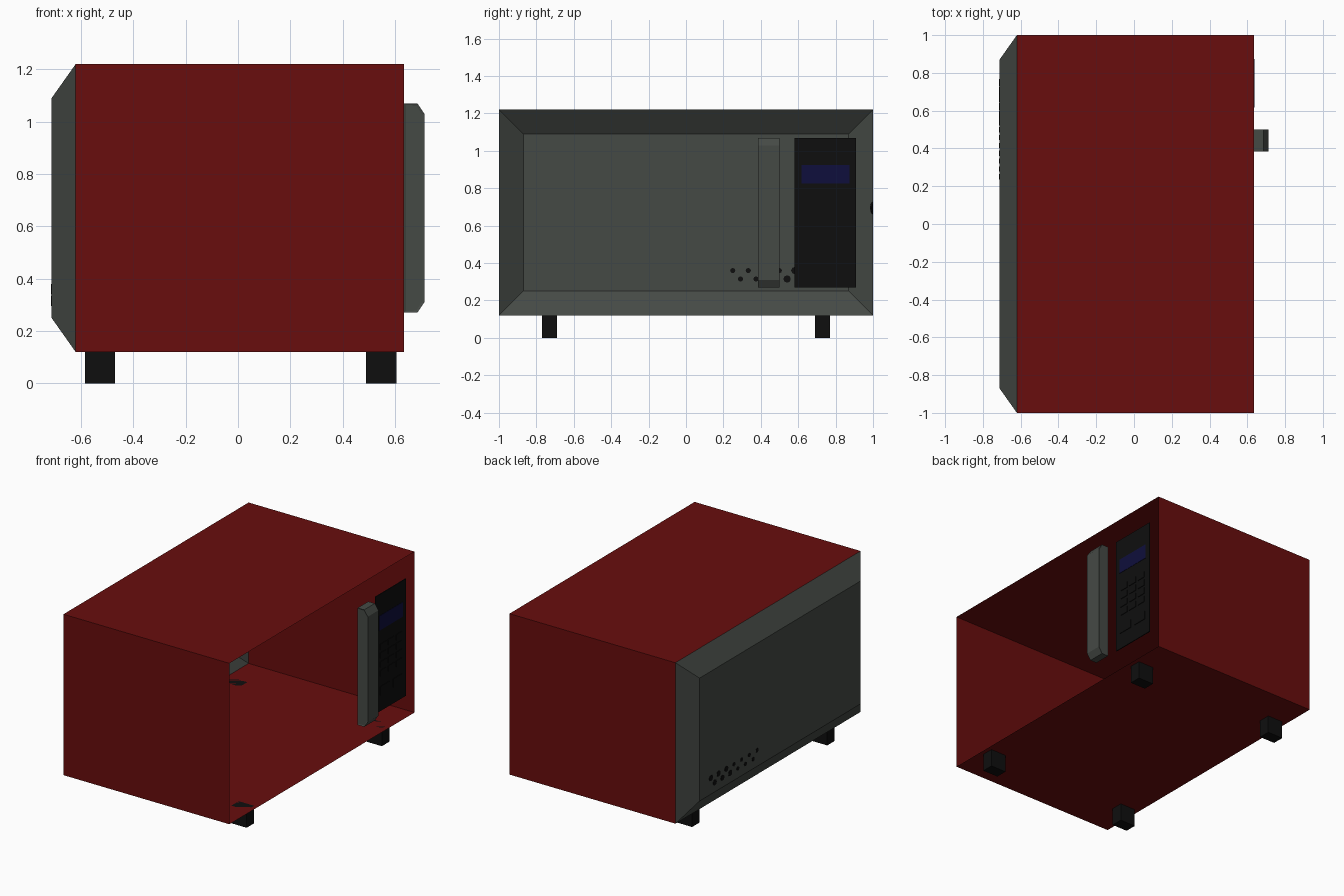
import bpy, bmesh, math
from mathutils import Matrix

if "Cube" in bpy.data.objects:
    bpy.data.objects.remove(bpy.data.objects["Cube"], do_unlink=True)


def material(name, rgb):
    m = bpy.data.materials.new(name)
    m.use_nodes = True
    m.diffuse_color = (*rgb, 1)
    m.node_tree.nodes["Principled BSDF"].inputs["Base Color"].default_value = (*rgb, 1)
    return m


RED = material("dark red enamel", (0.14, 0.004, 0.004))
GREY = material("warm grey", (0.06, 0.068, 0.06))
BLACK = material("black plastic", (0.0045, 0.0045, 0.0045))
BLUE = material("display blue", (0.0045, 0.0045, 0.045))


def finish(name, bm, mat):
    mesh = bpy.data.meshes.new(name)
    bm.to_mesh(mesh)
    bm.free()
    mesh.materials.append(mat)
    ob = bpy.data.objects.new(name, mesh)
    bpy.context.collection.objects.link(ob)
    return ob


def add_box(bm, x, y, z):
    """Box from (low, high) pairs."""
    size = [b - a for a, b in (x, y, z)]
    mid = [(a + b) / 2 for a, b in (x, y, z)]
    mat = Matrix.Translation(mid) @ Matrix.Diagonal((*size, 1))
    return bmesh.ops.create_cube(bm, size=1, matrix=mat)


def box(name, mat, x, y, z):
    bm = bmesh.new()
    add_box(bm, x, y, z)
    return finish(name, bm, mat)


def ring(bm, x, y, z0, z1):
    corners = ((-y, z0), (y, z0), (y, z1), (-y, z1))
    return [bm.verts.new((x, a, b)) for a, b in corners]


def bridge(bm, a, b):
    for i in range(len(a)):
        j = (i + 1) % len(a)
        bm.faces.new((a[i], a[j], b[j], b[i]))


FACE, REAR, BACK = 0.635, -0.62, -0.712

# Thin sleeve, open at the door side
bm = bmesh.new()
bridge(bm, ring(bm, FACE, 1, 0.12, 1.22), ring(bm, REAR, 1, 0.12, 1.22))
bmesh.ops.recalc_face_normals(bm, faces=bm.faces)
finish("outer_shell", bm, RED)

# Tapered back cover
bm = bmesh.new()
rim, cap = ring(bm, REAR, 1, 0.12, 1.22), ring(bm, BACK, 0.87, 0.25, 1.09)
bridge(bm, rim, cap)
bm.faces.new(cap)
bmesh.ops.recalc_face_normals(bm, faces=bm.faces)
finish("back_cover", bm, GREY)

# Four feet
for xn, x in (("back", -0.527), ("front", 0.547)):
    for yn, y in (("right", -0.73), ("left", 0.73)):
        box(f"{xn}_{yn}_foot", BLACK, (x - 0.058, x + 0.058),
            (y - 0.04, y + 0.04), (0, 0.12))

# Handle: chamfered profile with lightly recessed sides
bm = bmesh.new()
profile = ((FACE, 0.27), (0.685, 0.27), (0.712, 0.31),
           (0.712, 1.03), (0.685, 1.07), (FACE, 1.07))
sides = [[bm.verts.new((x, y, z)) for x, z in profile] for y in (0.385, 0.5)]
bridge(bm, *sides)
ends = [bm.faces.new(s) for s in sides]
bmesh.ops.recalc_face_normals(bm, faces=bm.faces)
bmesh.ops.inset_individual(bm, faces=ends, thickness=0.009, depth=-0.003)
finish("door_handle", bm, GREY)

# Control panel with display and keys
box("control_panel", BLACK, (FACE - 0.006, FACE), (0.58, 0.91), (0.27, 1.07))
box("display", BLUE, (FACE, FACE + 0.002), (0.617, 0.873), (0.825, 0.925))
bm = bmesh.new()
for row in range(4):
    for col in range(3):
        y, z = 0.66 + 0.085 * col, 0.53 + 0.06 * row
        add_box(bm, (FACE, FACE + 0.004), (y - 0.032, y + 0.032), (z - 0.02, z + 0.02))
for y in (0.675, 0.815):
    add_box(bm, (FACE, FACE + 0.004), (y - 0.05, y + 0.05), (0.38, 0.44))
finish("keypad", bm, BLACK)

# Two staggered rows of round vents in the back cover
bm = bmesh.new()
for i in range(13):
    y = 0.25 + 0.0415 * i
    z = 0.315 if i % 2 else 0.36
    r = 0.014 if y < 0.5 else 0.02
    bmesh.ops.create_cone(
        bm, cap_ends=True, segments=8, radius1=r, radius2=r, depth=0.005,
        matrix=Matrix.Translation((BACK, y, z)) @ Matrix.Rotation(math.pi / 2, 4, "Y"))
finish("back_vents", bm, BLACK)

# Cord socket on the slanted edge, trimmed flush with the side
bm = bmesh.new()
slope = math.atan2(1 - 0.87, REAR - BACK)
bmesh.ops.create_cone(
    bm, cap_ends=True, segments=12, radius1=0.035, radius2=0.035, depth=0.01,
    matrix=Matrix.Translation((REAR, 1.008, 0.695))
    @ Matrix.Rotation(slope - math.pi / 2, 4, "Z")
    @ Matrix.Rotation(math.pi / 2, 4, "X"))
bmesh.ops.bisect_plane(bm, geom=bm.verts[:] + bm.edges[:] + bm.faces[:],
                       plane_co=(0, 1, 0), plane_no=(0, 1, 0), clear_outer=True)
finish("cord_socket", bm, BLACK)
